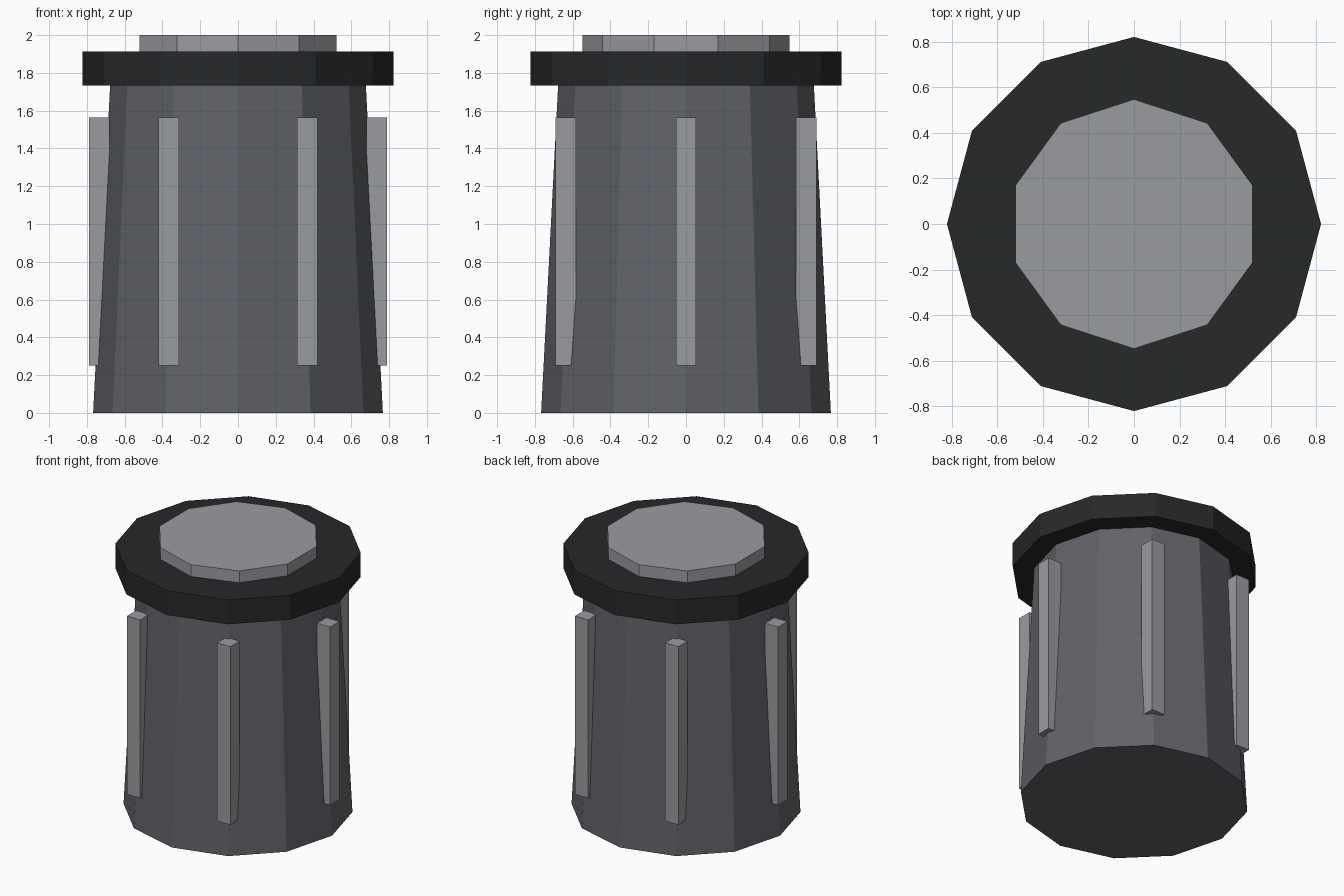
import bpy
from math import cos, sin, radians

if "Cube" in bpy.data.objects:
    bpy.data.objects.remove(bpy.data.objects["Cube"])


def material(name, rgb):
    m = bpy.data.materials.new(name)
    m.diffuse_color = (*rgb, 1)
    m.use_nodes = True
    m.node_tree.nodes["Principled BSDF"].inputs["Base Color"].default_value = m.diffuse_color
    return m


housing = material("housing grey", (0.12, 0.125, 0.14))
black = material("collar black", (0.02, 0.021, 0.022))
metal = material("light metal", (0.32, 0.33, 0.35))


def prism(name, sides, r_bottom, r_top, z0, z1, mat):
    bpy.ops.mesh.primitive_cone_add(vertices=sides, radius1=r_bottom, radius2=r_top,
                                    depth=z1 - z0, location=(0, 0, (z0 + z1) / 2))
    ob = bpy.context.object
    ob.name = name
    ob.data.materials.append(mat)
    return ob


# Tapered body, wide collar and ten-sided cap
prism("body", 12, 0.767, 0.677, 0, 1.733, housing)
prism("collar", 12, 0.822, 0.822, 1.733, 1.913, black)
prism("cap", 10, 0.548, 0.548, 1.913, 2.0, metal)

# Six upright ribs, all square to the axes
RIB_R, RIB_W, RIB_Z0, RIB_Z1 = 0.735, 0.108, 0.25, 1.563
for i in range(6):
    a = radians(60 * i)
    bpy.ops.mesh.primitive_cube_add(
        size=1, location=(RIB_R * cos(a), RIB_R * sin(a), (RIB_Z0 + RIB_Z1) / 2))
    rib = bpy.context.object
    rib.name = f"rib_{i + 1}"
    rib.scale = (RIB_W, RIB_W, RIB_Z1 - RIB_Z0)
    rib.data.materials.append(metal)
